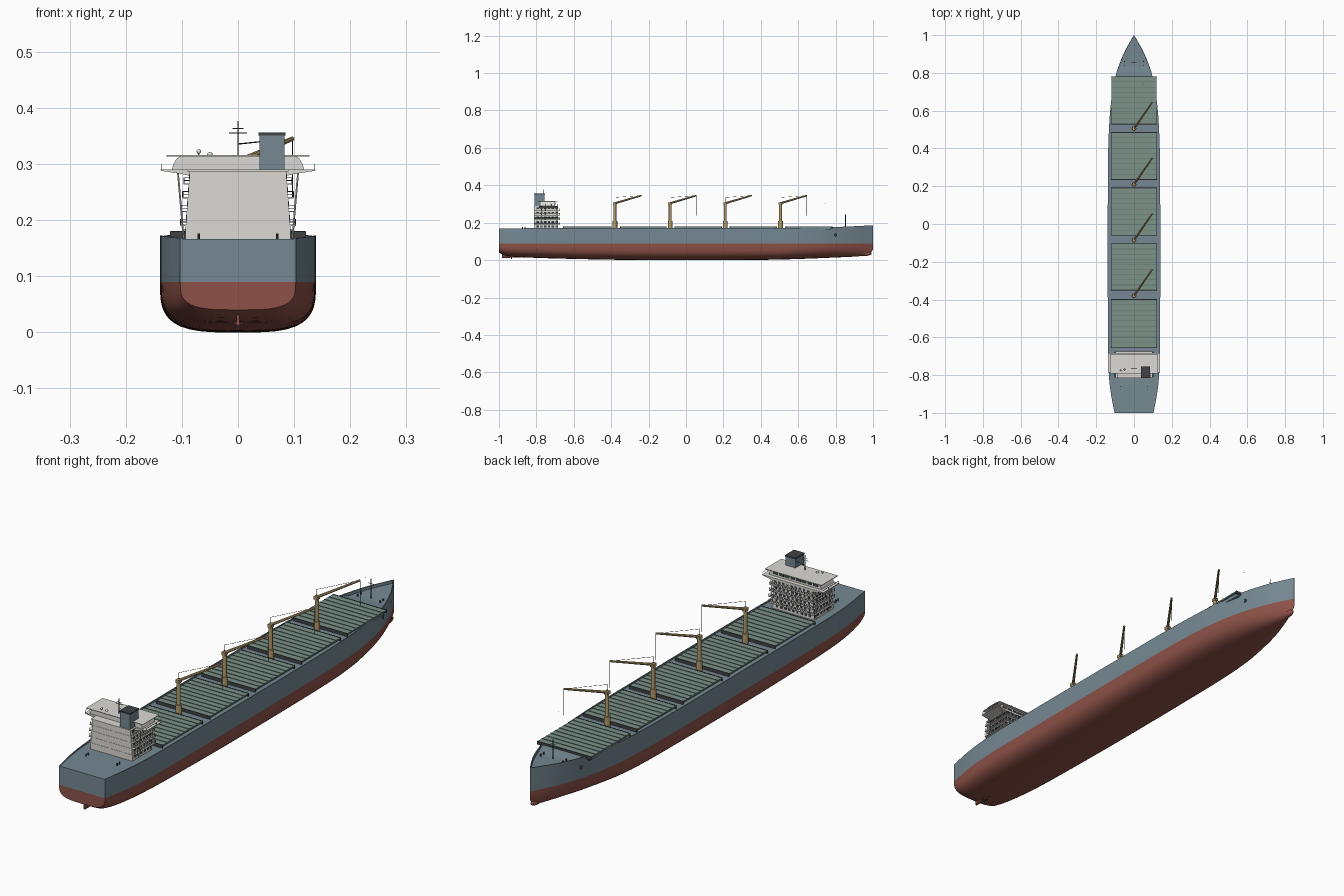
import bpy, bmesh, math
from mathutils import Vector, Matrix

if "Cube" in bpy.data.objects:
    bpy.data.objects.remove(bpy.data.objects["Cube"])


def mat(name, c):
    m = bpy.data.materials.new(name)
    m.diffuse_color = (*c, 1)
    m.use_nodes = True
    m.node_tree.nodes["Principled BSDF"].inputs["Base Color"].default_value = m.diffuse_color
    return m


BLUE = mat("slate_blue", (.18, .25, .29))
RED = mat("red_oxide", (.27, .085, .065))
GREEN = mat("hatch_green", (.20, .29, .25))
GREEN_D = mat("rib_green", (.13, .20, .17))
WHITE = mat("off_white", (.72, .70, .66))
GLASS = mat("window_dark", (.035, .05, .06))
TAN = mat("crane_tan", (.46, .33, .15))
DARK = mat("dark_steel", (.05, .055, .06))


def finish(name, bm, mats, smooth=False):
    bmesh.ops.recalc_face_normals(bm, faces=bm.faces)
    me = bpy.data.meshes.new(name)
    bm.to_mesh(me)
    bm.free()
    ob = bpy.data.objects.new(name, me)
    bpy.context.collection.objects.link(ob)
    for m in mats:
        me.materials.append(m)
    if smooth:
        bpy.context.view_layer.objects.active = ob
        ob.select_set(True)
        bpy.ops.object.shade_smooth_by_angle(angle=math.radians(35))
        ob.select_set(False)
    return ob


def part(name, m, boxes=(), rods=(), balls=(), seg=8):
    """boxes: (x0,x1,y0,y1,z0,z1); rods: (a,b,r[,r2]); balls: (centre, scale)"""
    bm = bmesh.new()
    for x0, x1, y0, y1, z0, z1 in boxes:
        M = Matrix.Translation(((x0+x1)/2, (y0+y1)/2, (z0+z1)/2)) @ Matrix.Diagonal((x1-x0, y1-y0, z1-z0, 1))
        bmesh.ops.create_cube(bm, size=1, matrix=M)
    for a, b, r, *r2 in rods:
        a, b = Vector(a), Vector(b)
        d = b - a
        M = Matrix.Translation((a+b)/2) @ d.to_track_quat('Z', 'Y').to_matrix().to_4x4()
        bmesh.ops.create_cone(bm, cap_ends=True, segments=seg, radius1=r,
                              radius2=r2[0] if r2 else r, depth=d.length, matrix=M)
    for c, s in balls:
        bmesh.ops.create_uvsphere(bm, u_segments=16, v_segments=10, radius=1,
                                  matrix=Matrix.Translation(c) @ Matrix.Diagonal((*s, 1)))
    return finish(name, bm, [m], bool(rods or balls))


def curve(pts):
    """Smooth interpolation through (y, value) points."""
    def slope(i):
        a, b = pts[max(i-1, 0)], pts[min(i+1, len(pts)-1)]
        return (b[1]-a[1])/(b[0]-a[0])

    def f(y):
        i = max(k for k in range(len(pts)-1) if y >= pts[k][0] or k == 0)
        (ya, va), (yb, vb) = pts[i], pts[i+1]
        h = yb-ya
        t = (y-ya)/h
        return ((2*t**3-3*t*t+1)*va + (t**3-2*t*t+t)*h*slope(i)
                + (3*t*t-2*t**3)*vb + (t**3-t*t)*h*slope(i+1))
    return f


# Hull: lofted stations with a painted waterline and a low bulwark
WL = .09
beam = curve([(-1, .103), (-.9, .122), (-.8, .133), (-.65, .138), (.3, .138), (.55, .130),
              (.7, .114), (.8, .093), (.9, .056), (.96, .024), (1, .0008)])
keel = curve([(-1, .04), (-.97, .024), (-.85, .014), (-.5, .004), (-.2, 0), (.2, 0), (.5, .003),
              (.8, .014), (.95, .023), (.98, .034), (1, .055)])
sheer = curve([(-1, .168), (-.7, .172), (.5, .172), (.8, .177), (1, .186)])


def section(y):
    b, zk, zs = beam(y), keel(y), sheer(y)
    n = 3.4 if y < .5 else 3.4 - 1.4*(y-.5)/.5
    fine = 1 if y < .6 else 1 - .12*((y-.6)/.4)
    pts = []
    for i in range(11):
        a = i/10*math.pi/2
        pts.append((b*fine*math.sin(a)**(2/n), WL-(WL-zk)*max(math.cos(a), 0)**(2/n)))
    for t in (.33, .66, 1):
        pts.append((b*(fine+(1-fine)*t), WL+(zs-WL)*t))
    dep = .0015 + .004*min(1, (y+1)/.2) + (.007 if y > .8 else 0)
    bi = max(b-.004, b*.2)
    pts += [(bi, zs), (bi, zs-dep), (0, zs-dep)]
    return pts


ys = [-1+.025*i for i in range(77)] + [.92, .94, .955, .97, .98, .99, 1]
bm = bmesh.new()
rings = []
for y in ys:
    p = section(y)
    full = p + [(-x, z) for x, z in p[-2:0:-1]]
    rings.append([bm.verts.new((x, y, z)) for x, z in full])
N = len(rings[0])
for A, B in zip(rings, rings[1:]):
    for j in range(N):
        k = (j+1) % N
        f = bm.faces.new((A[j], A[k], B[k], B[j]))
        f.material_index = 1 if max(v.co.z for v in f.verts) < WL+1e-4 else 0
# transom and stem caps, split at the waterline
for R in (rings[0], rings[-1]):
    bm.faces.new(R[:11] + R[-10:]).material_index = 1
    bm.faces.new(R[10:-9])
finish("hull", bm, [BLUE, RED], True)

part("bulbous_bow", RED, balls=[((0, .955, .036), (.013, .038, .014))])
part("propeller_shaft", RED, rods=[((0, -.98, .016), (0, -.88, .02), .005)])
part("rudder", RED, boxes=[(-.003, .003, -.985, -.94, .012, .034)])
part("propeller", DARK, boxes=[(-.0015, .0015, -.936, -.93, .005, .028), (-.011, .011, -.936, -.93, .015, .018)])

# Hatches: coaming, cover and cross ribs
hatches = [(-.655, -.40), (-.35, -.105), (-.06, .19), (.235, .485), (.53, .78)]
part("hatch_coamings", BLUE, [(-.113, .113, a+.004, b-.004, .160, .174) for a, b in hatches])
part("hatch_covers", GREEN, [(-.12, .12, a, b, .173, .1785) for a, b in hatches])
part("hatch_ribs", GREEN_D, [(-.12, .12, a+(b-a)*i/9-.0015, a+(b-a)*i/9+.0015, .178, .1805)
                             for a, b in hatches for i in range(1, 9)])
part("hatch_end_rails", DARK, [(-.121, .121, y-.002, y+.002, .166, .1795) for h in hatches for y in h])

# Deck cranes
tip = Vector((.097, .14, .345))
for i, y in enumerate((-.38, -.085, .21, .505)):
    n = i+1
    o = Vector((0, y, 0))
    part(f"crane_pedestal_{n}", TAN, rods=[(o+Vector((0, 0, .16)), o+Vector((0, 0, .208)), .0125)], seg=16)
    part(f"crane_post_{n}", TAN, boxes=[(-.008, .008, y-.01, y+.01, .296, .309)],
         rods=[(o+Vector((0, 0, .208)), o+Vector((0, 0, .302)), .0075)], seg=16)
    part(f"crane_jib_{n}", TAN, rods=[(o+Vector((0, 0, .304)), o+tip, .0058, .0042)])
    part(f"crane_cables_{n}", DARK, seg=5, rods=[
        (o+Vector((0, 0, .305)), o+Vector((0, 0, .336)), .0009),
        (o+Vector((0, 0, .335)), o+tip, .0007),
        (o+tip, o+Vector((tip.x, tip.y, .238)), .0007)])

# Accommodation block: five tapering storeys, ledges, windows and rails
Y0, Y1, Z0, H = -.812, -.685, .166, .0246
walls, ledges, wins, posts, rails = [], [], [], [], []
for k in range(5):
    w, z = .094-.002*k, Z0+H*k
    t = z+H
    walls.append((-w, w, Y0, Y1, z, t))
    wins += [(-w+.012+i*.0185, -w+.022+i*.0185, Y1-.002, Y1+.001, z+.009, z+.018) for i in range(9)]
    for s in (-1, 1):
        xs = sorted((s*(w-.002), s*(w+.001)))
        wins += [(*xs, Y0+.014+i*.02, Y0+.025+i*.02, z+.009, z+.018) for i in range(6)]
    if k < 4:
        e = w+.009
        ledges.append((-e, e, Y0-.001, Y1+.011, t-.0012, t+.0012))
        for s in (-1, 1):
            xe = s*(e-.001)
            for i in range(8):
                yy = Y0+.002+i*(Y1+.008-Y0)/7
                posts.append(((xe, yy, t), (xe, yy, t+.011), .0006))
            for h in (.006, .011):
                rails.append(((xe, Y0, t+h), (xe, Y1+.01, t+h), .0006))
        for i in range(11):
            posts.append(((-e+i*e/5, Y1+.01, t), (-e+i*e/5, Y1+.01, t+.011), .0006))
        for h in (.006, .011):
            rails.append(((-e, Y1+.01, t+h), (e, Y1+.01, t+h), .0006))
part("deckhouse", WHITE, walls)
part("deckhouse_ledges", WHITE, ledges)
part("deckhouse_windows", GLASS, wins)
part("deckhouse_railings", DARK, rods=posts+rails, seg=5)


def prism(name, m, prof, y0, y1):
    bm = bmesh.new()
    f = bm.faces.new([bm.verts.new((x, y0, z)) for x, z in prof])
    g = bmesh.ops.extrude_face_region(bm, geom=[f])
    bmesh.ops.translate(bm, vec=(0, y1-y0, 0), verts=[v for v in g["geom"] if isinstance(v, bmesh.types.BMVert)])
    return finish(name, bm, [m])


def sym(p):
    return p + [(-x, z) for x, z in reversed(p)]


# Bridge deck with wings, wheelhouse and roof
prism("bridge_wings", WHITE, sym([(.086, .279), (.100, .282), (.138, .288), (.138, .2905)]), -.785, -.684)
part("bridge_aft_deck", WHITE, [(-.09, .09, -.815, -.78, .287, .2905)])
prism("wheelhouse", WHITE, sym([(.118, .290), (.115, .300), (.109, .310), (.102, .3145)]), -.78, -.70)
part("wheelhouse_windows", GLASS, [(-.102+i*.0255, -.081+i*.0255, -.702, -.6985, .298, .309) for i in range(8)])
part("wheelhouse_roof", WHITE, [(-.127, .127, -.792, -.687, .3135, .3160)])
part("wing_railings", DARK, seg=5, rods=[((s*.137, y, .290), (s*.137, y, .300), .0007)
                                        for s in (-1, 1) for y in (-.783, -.75, -.72, -.686)]
     + [((s*.137, -.784, .2995), (s*.137, -.685, .2995), .0007) for s in (-1, 1)])
part("wing_struts", WHITE, seg=6, rods=[((s*.097, y, .168), (s*.107, y, .284), .0016)
                                       for s in (-1, 1) for y in (-.775, -.695)])

# Funnel, signal mast and antenna domes
part("funnel", BLUE, [(.038, .083, -.811, -.756, .289, .352)])
part("funnel_cap", DARK, [(.0365, .0845, -.8125, -.7545, .351, .3565)])
part("signal_mast", DARK, seg=6, rods=[((0, -.763, .315), (0, -.763, .377), .0013),
                                     ((-.016, -.763, .355), (.016, -.763, .355), .0009),
                                     ((-.010, -.763, .363), (.010, -.763, .363), .0009),
                                     ((0, -.763, .336), (.04, -.763, .340), .0007)])
part("antenna_domes", WHITE, rods=[((-.07, -.775, .315), (-.07, -.775, .321), .0015)],
     balls=[((-.07, -.775, .322), (.004, .004, .004)), ((-.05, -.77, .317), (.005, .005, .004))])

# Foredeck mast with stay, deck bollards and anchors
part("foremast", DARK, seg=6, rods=[((0, .853, .165), (0, .853, .245), .0016),
                                  ((-.012, .853, .226), (.012, .853, .226), .0009)])
part("forestay", DARK, balls=[((.05, .745, .305), (.0015, .0015, .0015))])
part("bollards", DARK, rods=[((s*x, y, .163), (s*x, y, .176), .0025)
                             for s in (-1, 1) for x, y in ((.07, -.86), (.07, -.875), (.05, .84), (.05, .86))])
part("anchors", DARK, balls=[((s*(beam(.8)-.003), .8, .135), (.004, .007, .008)) for s in (-1, 1)])
